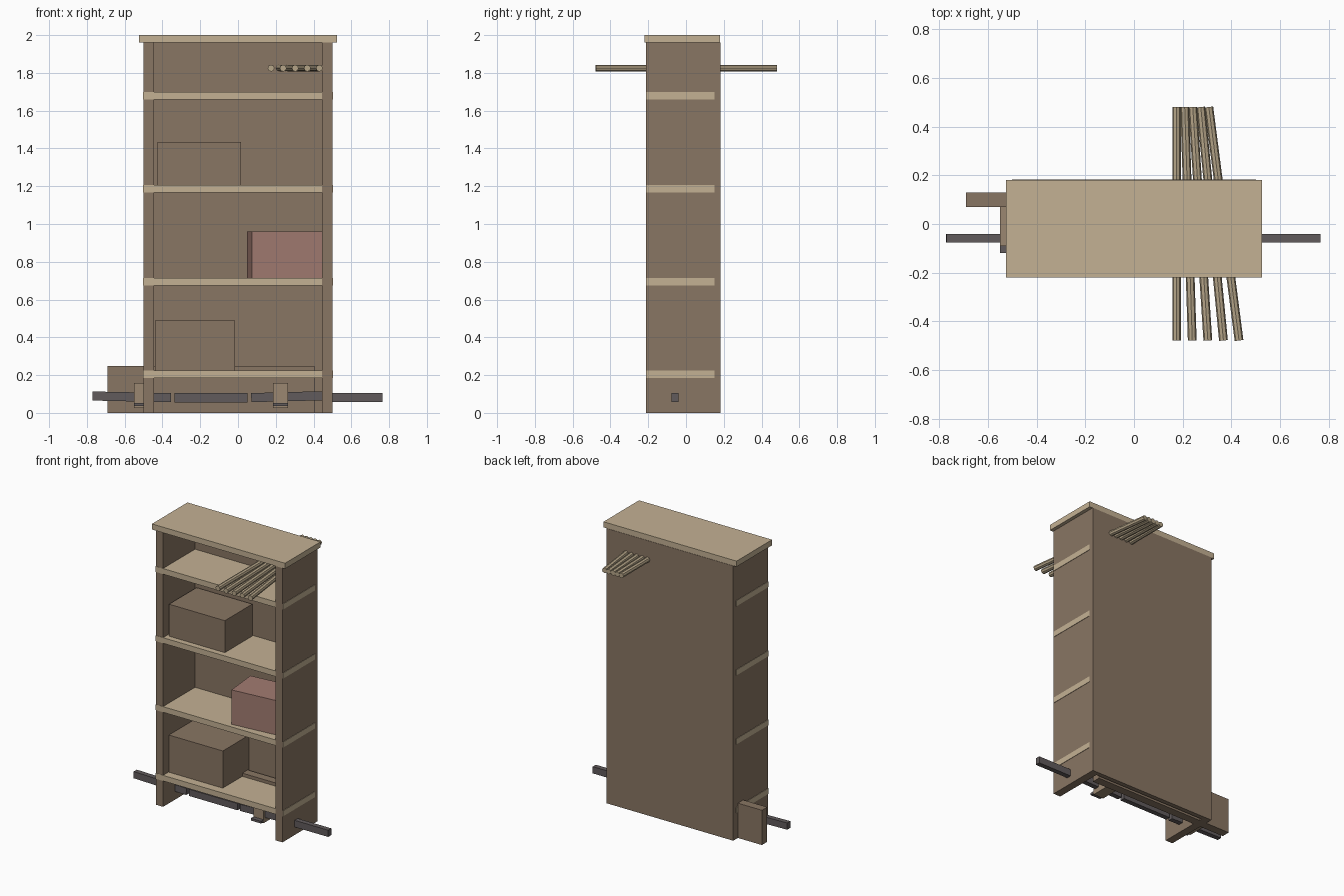
import bpy
from math import radians
from mathutils import Vector

cube = bpy.data.objects.get("Cube")
if cube:
    bpy.data.objects.remove(cube, do_unlink=True)


def material(name, rgb):
    m = bpy.data.materials.new(name)
    m.use_nodes = True
    colour = (*rgb, 1)
    m.diffuse_color = colour
    m.node_tree.nodes["Principled BSDF"].inputs["Base Color"].default_value = colour
    return m


brown = material("brown_wood", (0.25, 0.18, 0.125))
tan = material("pale_wood", (0.55, 0.44, 0.295))
rod_wood = material("rod_wood", (0.47, 0.38, 0.25))
mid = material("mid_wood", (0.33, 0.245, 0.165))
pink = material("dull_pink", (0.36, 0.198, 0.165))
iron = material("dark_iron", (0.12, 0.105, 0.107))


def box(name, mat, x, y, z, turn=0, tilt=0):
    """Box between the given (low, high) ranges, turned about z or tilted about y."""
    ranges = (x, y, z)
    bpy.ops.mesh.primitive_cube_add(size=1, location=[(a + b) / 2 for a, b in ranges])
    ob = bpy.context.object
    ob.name = name
    ob.scale = [b - a for a, b in ranges]
    ob.rotation_euler = (0, radians(tilt), radians(turn))
    ob.data.materials.append(mat)
    return ob


def rod(name, mat, start, end, radius):
    start, end = Vector(start), Vector(end)
    axis = end - start
    bpy.ops.mesh.primitive_cylinder_add(vertices=8, radius=radius, depth=axis.length,
                                        location=(start + end) / 2)
    ob = bpy.context.object
    ob.name = name
    ob.rotation_euler = axis.to_track_quat('Z', 'Y').to_euler()
    ob.data.materials.append(mat)


# Case
box("right_side_panel", brown, (-0.5, -0.444), (-0.21, 0.15), (0, 1.96))
box("left_side_panel", brown, (0.444, 0.5), (-0.213, 0.15), (0, 1.96))
box("back_panel", brown, (-0.5, 0.5), (0.15, 0.182), (0, 1.96))
box("top_board", tan, (-0.525, 0.525), (-0.22, 0.18), (1.96, 2))

# Shelves, with ends showing through the side panels
for i, z in enumerate((0.185, 0.675, 1.167, 1.66)):
    box(f"shelf_{i + 1}", tan, (-0.503, 0.503), (-0.2115, 0.15), (z, z + 0.04))

# Stored boxes
box("lower_box", brown, (-0.44, -0.015), (-0.15, 0.148), (0.225, 0.49))
box("upper_box", brown, (-0.425, 0.015), (-0.17, 0.14), (1.207, 1.435))
box("pink_box", pink, (0.06, 0.45), (-0.16, 0.09), (0.715, 0.96), turn=5.5)

# Board standing behind the lowest shelf
box("loose_board", brown, (-0.69, 0.405), (0.07, 0.13), (0, 0.248))

# Iron bar in four pieces
pieces = ((-0.77, -0.355, 0.085, 1.2), (-0.335, 0.05, 0.08, 0),
          (0.07, 0.47, 0.086, -1.5), (0.455, 0.765, 0.081, 0))
for i, (x0, x1, z, tilt) in enumerate(pieces):
    box(f"iron_bar_{i + 1}", iron, (x0, x1), (-0.076, -0.041), (z - 0.024, z + 0.024), tilt=tilt)

# Wooden blocks holding the bar, each with an iron lip
for i, x in enumerate((-0.51, 0.225)):
    box(f"bar_block_{i + 1}", mid, (x - 0.04, x + 0.04), (-0.09, 0.07), (0.027, 0.157))
    box(f"block_lip_{i + 1}", iron, (x - 0.04, x + 0.04), (-0.12, -0.088), (0.036, 0.052))

# Fan of rods through the top compartment
for i in range(5):
    rod(f"rod_{i + 1}", rod_wood, (0.175 + 0.064 * i, -0.478, 1.825),
        (0.175 + 0.033 * i, 0.48, 1.825), 0.018)
